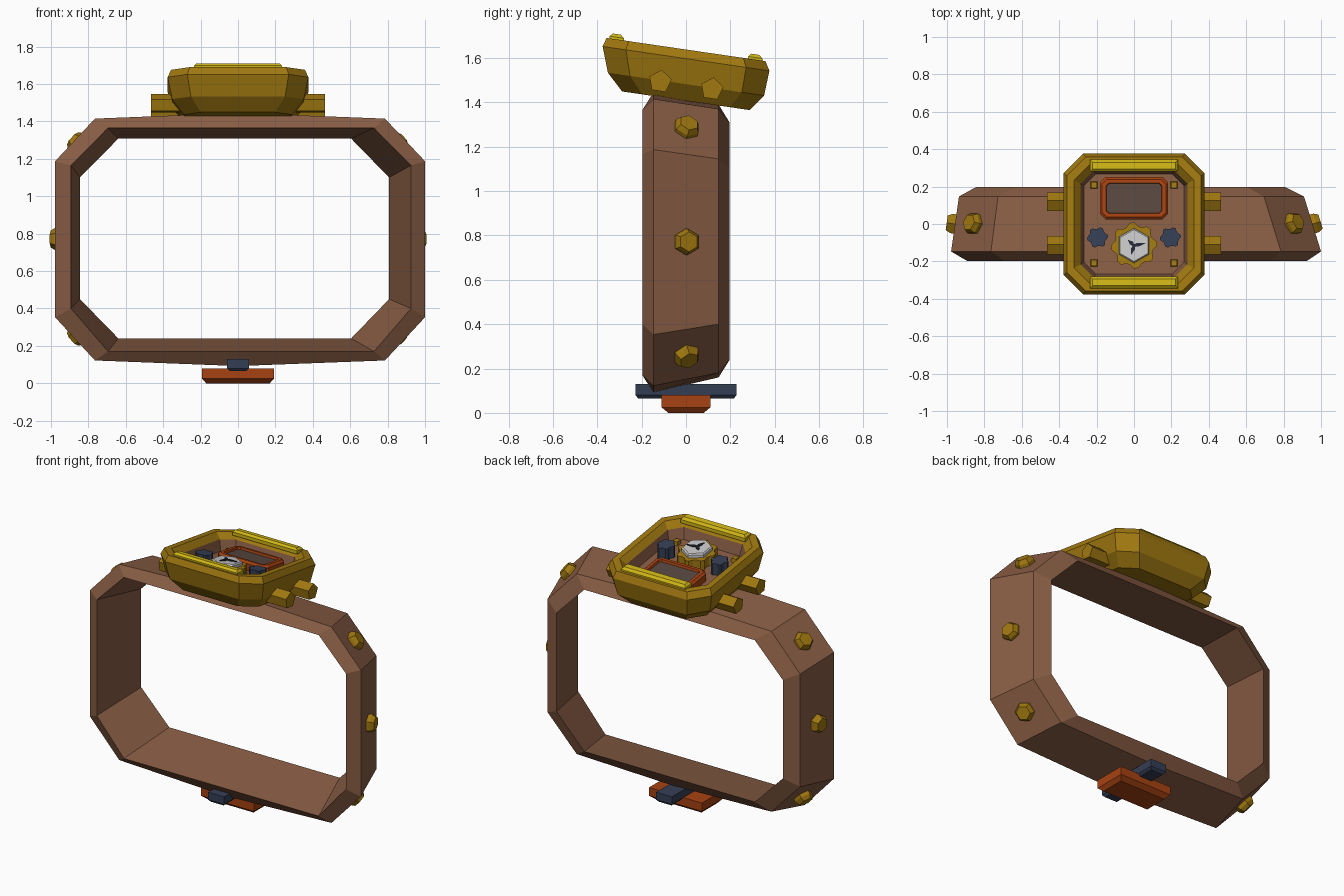
import bpy, bmesh, math
from mathutils import Vector, Matrix

cube = bpy.data.objects.get("Cube")
if cube:
    bpy.data.objects.remove(cube)


def material(name, r, g, b):
    def lin(c):
        c /= 255
        return c / 12.92 if c <= 0.04 else ((c + 0.055) / 1.055) ** 2.4
    m = bpy.data.materials.new(name)
    col = (lin(r), lin(g), lin(b), 1)
    m.diffuse_color = col
    m.use_nodes = True
    m.node_tree.nodes["Principled BSDF"].inputs["Base Color"].default_value = col
    return m


LEATHER = material("brown leather", 136, 93, 68)
BRASS = material("dark brass", 160, 120, 16)
GOLD = material("bright gold", 208, 182, 22)
COPPER = material("burnt orange", 166, 66, 18)
NAVY = material("dark navy", 52, 62, 84)
SILVER = material("pale silver", 200, 200, 200)
GLASS = material("dark glass", 88, 72, 64)
INK = material("ink", 36, 40, 54)

SLOPE = 0.146  # the case leans down towards the back


def loft(name, rings, mat, closed=False, lean=False, matrix=None, extra=None, rule=None):
    """Skin a stack of point rings; cap the ends unless the stack is closed."""
    bm = bmesh.new()
    loops = [[bm.verts.new(p) for p in ring] for ring in rings]
    n = len(loops[0])
    pairs = list(zip(loops, loops[1:]))
    if closed:
        pairs.append((loops[-1], loops[0]))
    else:
        bm.faces.new(loops[0])
        bm.faces.new(loops[-1])
    for a, b in pairs:
        for i in range(n):
            j = (i + 1) % n
            bm.faces.new((a[i], a[j], b[j], b[i]))
    bmesh.ops.recalc_face_normals(bm, faces=bm.faces)
    if rule:
        for f in bm.faces:
            f.material_index = rule(f.calc_center_median())
    if lean:
        for v in bm.verts:
            v.co.z -= SLOPE * v.co.y
    if matrix:
        bm.transform(matrix)
    mesh = bpy.data.meshes.new(name)
    bm.to_mesh(mesh)
    bm.free()
    mesh.materials.append(mat)
    if extra:
        mesh.materials.append(extra)
    obj = bpy.data.objects.new(name, mesh)
    bpy.context.collection.objects.link(obj)
    return obj


def polygon(n, r, z, cx=0, cy=0, turn=0.0, tooth=None):
    """Regular polygon; with tooth, every second pair of points uses that radius."""
    pts = []
    for i in range(n):
        a = turn + math.tau * i / n
        q = tooth if tooth and i % 4 > 1 else r
        pts.append((cx + q * math.cos(a), cy + q * math.sin(a), z))
    return pts


def octagon(hx, hy, cut, z, cx=0, cy=0):
    quarter = [(hx, hy - cut), (hx - cut, hy)]
    pts = quarter + [(-x, y) for x, y in reversed(quarter)]
    pts += [(-x, -y) for x, y in pts]
    return [(cx + x, cy + y, z) for x, y in pts]


def box_ring(hx, hy, z, cx=0, cy=0):
    return [(cx + sx * hx, cy + sy * hy, z) for sx, sy in ((1, 1), (-1, 1), (-1, -1), (1, -1))]


# Strap: chamfered band, wider at the front than at the back
def band(y, xl, xr, cl, cr, zb, zt, lo, hi, bulge):
    pts = [(xr, lo), (xr, hi), (cr, zt), (0, zt + bulge), (cl, zt),
           (xl, hi), (xl, lo), (cl, zb), (0, zb - bulge), (cr, zb)]
    return [Vector((x, y, z)) for x, z in pts]


front = band(-0.147, -0.978, 1.0, -0.765, 0.786, 0.122, 1.415, 0.353, 1.187, 0.03)
back = band(0.147, -0.936, 0.909, -0.727, 0.695, 0.18, 1.37, 0.40, 1.145, 0.02)
rim_front = band(-0.197, -0.893, 0.925, -0.695, 0.727, 0.17, 1.365, 0.40, 1.165, 0)
rim_back = band(0.197, -0.845, 0.808, -0.64, 0.605, 0.24, 1.308, 0.45, 1.10, 0)
loft("strap", [rim_front, front, back, rim_back], LEATHER, closed=True)

# Rivets on both sides and the four corner facets of the strap
for i in (0, 1, 4, 5, 6, 9):
    j = (i + 1) % 10
    centre = (front[i] + front[j] + back[i] + back[j]) / 4
    normal = (front[j] + back[j] - front[i] - back[i]).cross(
        back[i] + back[j] - front[i] - front[j]).normalized()
    if normal.dot(centre - Vector((0, 0, 0.77))) < 0:
        normal = -normal
    side = Vector((0, 1, 0)).cross(normal).normalized()
    axes = Matrix((side, normal.cross(side), normal)).transposed().to_4x4()
    loft("strap_rivet", [polygon(6, 0.06, -0.02), polygon(6, 0.06, 0.02), polygon(6, 0.045, 0.045)],
         BRASS, matrix=Matrix.Translation(centre) @ axes)

# Clasp and its pin under the strap
loft("clasp", [box_ring(0.17, 0.08, 0), box_ring(0.193, 0.11, 0.025), box_ring(0.193, 0.11, 0.08)], COPPER)
loft("clasp_pin", [box_ring(0.045, 0.215, 0.065), box_ring(0.058, 0.228, 0.08),
                   box_ring(0.058, 0.228, 0.13)], NAVY)

# Case: chamfered bowl, brass outside and leather brown inside
profile = [(0.288, 0.09, 1.407), (0.352, 0.10, 1.482), (0.376, 0.105, 1.597), (0.358, 0.10, 1.638),
           (0.32, 0.085, 1.638), (0.285, 0.07, 1.60), (0.268, 0.065, 1.53)]


def inside(c):
    return 1 if 1.5 < c.z < 1.58 and max(abs(c.x), abs(c.y)) < 0.3 else 0


loft("case", [octagon(h, h, cut, z) for h, cut, z in profile], BRASS, lean=True,
     extra=LEATHER, rule=inside)

for s in (-1, 1):
    # Bright bars on the front and back of the rim
    loft("rim_bar", [box_ring(0.235, 0.032, 1.625, 0, s * 0.312), box_ring(0.235, 0.032, 1.648, 0, s * 0.312),
                     box_ring(0.222, 0.018, 1.662, 0, s * 0.312)], GOLD, lean=True)
    # Knurled knobs
    loft("knob", [polygon(24, 0.056, z, s * 0.195, -0.072, tooth=0.046) for z in (1.525, 1.605)],
         NAVY, lean=True)
    for t in (-1, 1):
        # Lug pegs on the sides of the case
        spin = Matrix.Translation((0, t * 0.117, 1.477 - SLOPE * t * 0.117)) @ Matrix.Rotation(math.pi / 2, 4, 'Y')
        loft("lug_peg", [polygon(5, 0.053, s * d, turn=math.pi - 0.15) for d in (0.28, 0.465)], BRASS, matrix=spin)
        # Floor studs
        loft("stud", [box_ring(0.02, 0.02, 1.525, s * 0.214, t * 0.208),
                      box_ring(0.016, 0.016, 1.555, s * 0.214, t * 0.208)], BRASS, lean=True)

# Screen: raised frame with a sunken glass
cy = 0.138
loft("screen_frame", [octagon(0.183, 0.113, 0.03, 1.525, 0, cy), octagon(0.183, 0.113, 0.03, 1.575, 0, cy),
                      octagon(0.17, 0.1, 0.025, 1.588, 0, cy), octagon(0.15, 0.082, 0.015, 1.588, 0, cy),
                      octagon(0.145, 0.077, 0.012, 1.57, 0, cy)], COPPER, lean=True)
loft("screen_glass", [octagon(0.146, 0.078, 0.012, z, 0, cy) for z in (1.568, 1.574)], GLASS, lean=True)

# Gear, dial and hands
gy = -0.115
loft("gear", [polygon(32, 0.123, z, 0, gy, tooth=0.105) for z in (1.525, 1.592)], BRASS, lean=True)
loft("dial", [polygon(6, r, z, 0, gy, turn=math.pi / 6) for r, z in ((0.093, 1.59), (0.093, 1.61), (0.085, 1.618))],
     SILVER, lean=True)
for angle, length in ((0.2, 0.065), (2.4, 0.045), (4.4, 0.055)):
    u = Vector((math.cos(angle), math.sin(angle), 0))
    v = Vector((-u.y, u.x, 0))
    shape = [-0.012 * u, 0.02 * u - 0.011 * v, length * u, 0.02 * u + 0.011 * v]
    loft("dial_hand", [[p + Vector((0, gy, z)) for p in shape] for z in (1.617, 1.624)], INK, lean=True)
